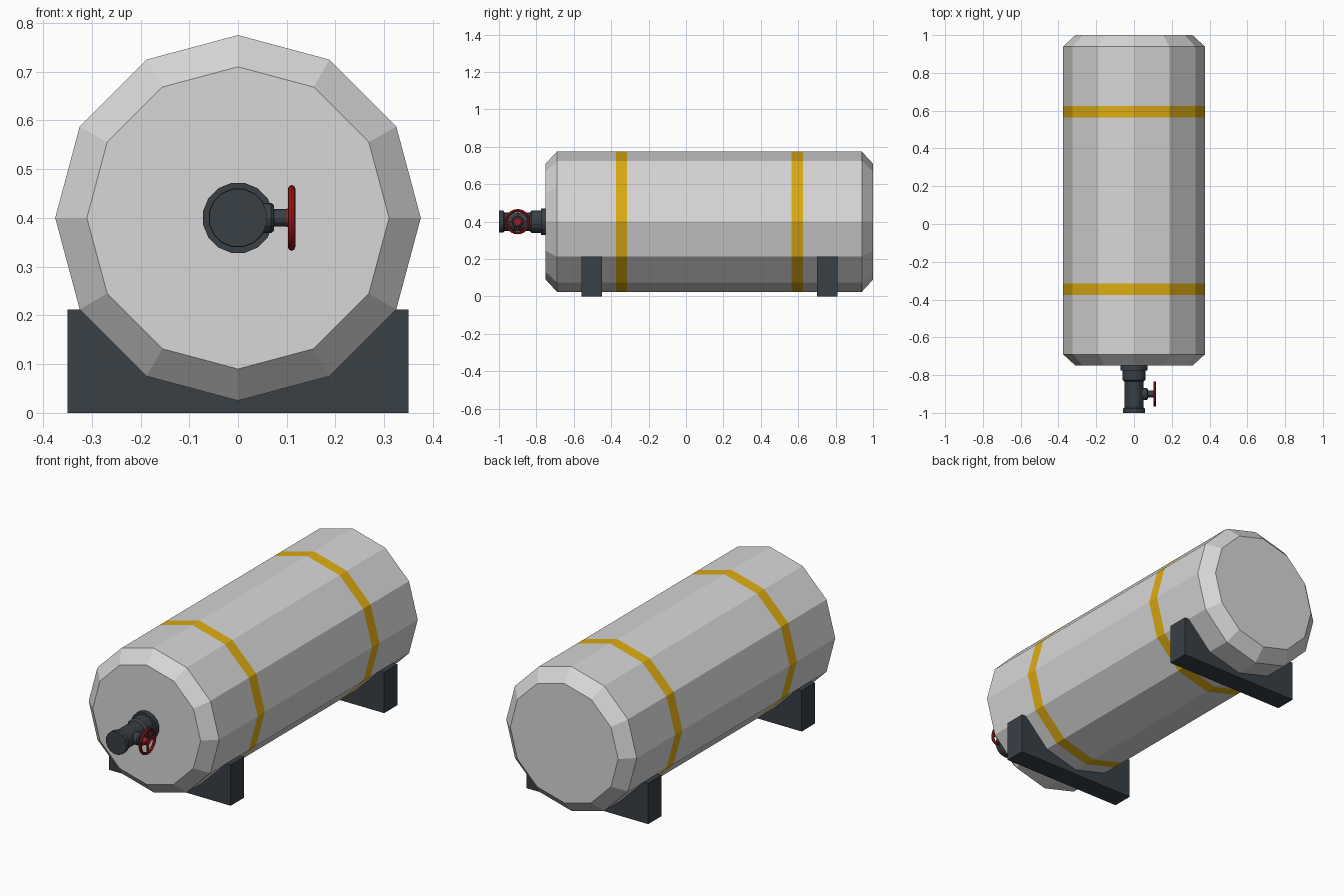
import bpy, bmesh, math
from mathutils import Vector

if "Cube" in bpy.data.objects:
    bpy.data.objects.remove(bpy.data.objects["Cube"])

CZ = 0.4      # height of the tank axis
VY = -0.9     # position of the valve stem along y


def material(name, rgb):
    m = bpy.data.materials.new(name)
    m.diffuse_color = (*rgb, 1)
    m.use_nodes = True
    m.node_tree.nodes["Principled BSDF"].inputs["Base Color"].default_value = m.diffuse_color
    return m


GREY = material("light_grey_paint", (0.68, 0.68, 0.68))
YELLOW = material("yellow_stripe", (0.72, 0.41, 0.006))
DARK = material("dark_steel", (0.040, 0.050, 0.060))
RED = material("red_paint", (0.36, 0.012, 0.014))


def finish(name, bm, *mats):
    bmesh.ops.recalc_face_normals(bm, faces=bm.faces)
    me = bpy.data.meshes.new(name)
    bm.to_mesh(me)
    bm.free()
    for m in mats:
        me.materials.append(m)
    ob = bpy.data.objects.new(name, me)
    bpy.context.collection.objects.link(ob)
    return ob


def lathe(profile, sides, axis, origin, phase=0.0):
    """Closed solid of rings (position, radius) along the y or x axis."""
    bm = bmesh.new()
    o = Vector(origin)
    rings = []
    for p, r in profile:
        ring = []
        for i in range(sides):
            a = 2 * math.pi * i / sides + phase
            u, v = r * math.cos(a), r * math.sin(a)
            ring.append(bm.verts.new(o + Vector((u, p, v) if axis == 'y' else (p, u, v))))
        rings.append(ring)
    for a, b in zip(rings, rings[1:]):
        for i in range(sides):
            j = (i + 1) % sides
            bm.faces.new((a[i], a[j], b[j], b[i]))
    bm.faces.new(rings[0])
    bm.faces.new(rings[-1])
    return bm


# Tank: twelve-sided with chamfered ends and two painted bands
R = 0.375
ys = (-0.69, -0.375, -0.315, 0.565, 0.625, 0.94)
bm = lathe([(-0.75, 0.31)] + [(y, R) for y in ys] + [(1.0, 0.31)], 12, 'y', (0, 0, CZ))
for f in bm.faces:
    y = f.calc_center_median().y
    f.material_index = int(abs(y + 0.345) < 0.01 or abs(y - 0.595) < 0.01)
finish("tank", bm, GREY, YELLOW)

# Saddles: blocks whose top follows the underside of the tank
outline = [(0.35, 0), (0.35, 0.2125)]
outline += [(R * math.cos(math.radians(-a)), CZ + R * math.sin(math.radians(-a)))
            for a in (30, 60, 90, 120, 150)]
outline += [(-0.35, 0.2125), (-0.35, 0)]
for name, y in (("front_saddle", -0.56), ("rear_saddle", 0.70)):
    bm = bmesh.new()
    face = bm.faces.new([bm.verts.new((x, y, z)) for x, z in outline])
    ext = bmesh.ops.extrude_face_region(bm, geom=[face])
    bmesh.ops.translate(bm, vec=(0, 0.11, 0),
                        verts=[v for v in ext["geom"] if isinstance(v, bmesh.types.BMVert)])
    finish(name, bm, DARK)

# Valve pipe: wall flange, collar, body and outlet lip
finish("valve_pipe", lathe([
    (-1.0, 0.060), (-0.977, 0.060), (-0.970, 0.050), (-0.835, 0.050),
    (-0.825, 0.061), (-0.775, 0.061), (-0.775, 0.073), (-0.745, 0.073)],
    16, 'y', (0, 0, CZ), math.pi / 16), DARK)

# Side bonnet and stem carrying the handwheel
finish("valve_bonnet", lathe([(0.0, 0.031), (0.068, 0.031), (0.074, 0.026),
                              (0.074, 0.018), (0.104, 0.018)],
                             12, 'x', (0, VY, CZ)), DARK)
finish("handwheel_hub", lathe([(0.100, 0.019), (0.116, 0.019)], 12, 'x', (0, VY, CZ)), RED)

# Handwheel rim
bpy.ops.mesh.primitive_torus_add(location=(0.11, VY, CZ), rotation=(0, math.pi / 2, 0),
                                 major_radius=0.060, minor_radius=0.0075,
                                 major_segments=24, minor_segments=8)
rim = bpy.context.object
rim.name = "handwheel_rim"
rim.data.materials.append(RED)
bpy.ops.object.shade_smooth_by_angle()

# Handwheel spokes: two crossed bars
for name, size in (("level_spokes", (0.008, 0.118, 0.009)), ("upright_spokes", (0.008, 0.009, 0.118))):
    bm = bmesh.new()
    bmesh.ops.create_cube(bm, size=1)
    bmesh.ops.scale(bm, vec=size, verts=bm.verts)
    bmesh.ops.translate(bm, vec=(0.11, VY, CZ), verts=bm.verts)
    finish(name, bm, RED)
